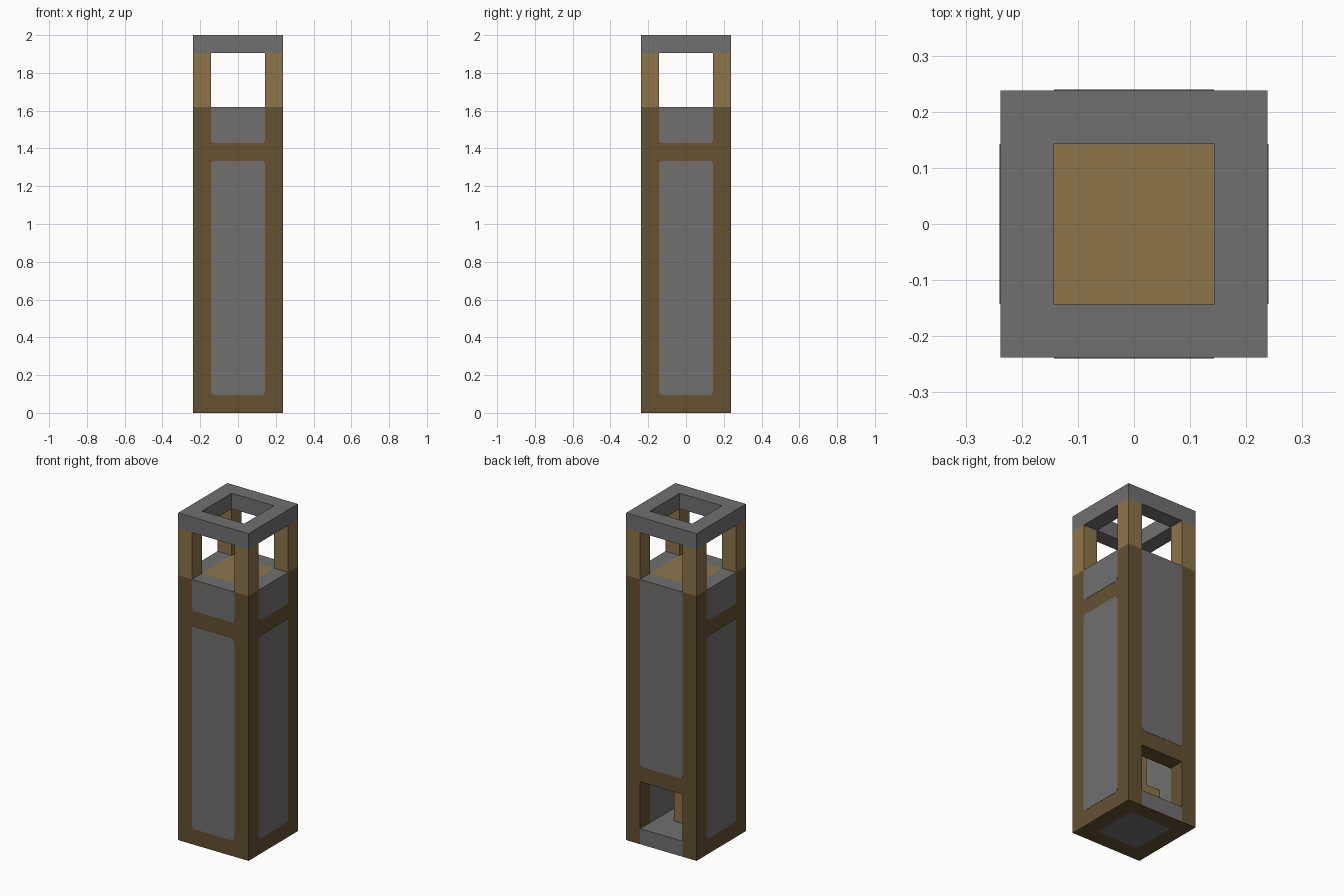
import bpy, bmesh
from math import pi, sin, cos
from mathutils import Matrix, Vector

if "Cube" in bpy.data.objects:
    bpy.data.objects.remove(bpy.data.objects["Cube"], do_unlink=True)

U = 2 / 21          # module: the tower is 5 x 5 x 21 modules


def material(name, rgb):
    m = bpy.data.materials.new(name)
    m.use_nodes = True
    m.diffuse_color = (*rgb, 1)
    m.node_tree.nodes["Principled BSDF"].inputs["Base Color"].default_value = (*rgb, 1)
    return m


STONE = material("grey stone", (0.16, 0.16, 0.16))
DARK = material("dark wood", (0.127, 0.082, 0.031))
LIGHT = material("light wood", (0.266, 0.178, 0.068))


def finish(bm, name, mats, angle=0):
    bmesh.ops.recalc_face_normals(bm, faces=bm.faces)
    bm.transform(Matrix.Rotation(angle, 4, "Z") @ Matrix.Scale(U, 4))
    mesh = bpy.data.meshes.new(name)
    bm.to_mesh(mesh)
    bm.free()
    for m in mats:
        mesh.materials.append(m)
    obj = bpy.data.objects.new(name, mesh)
    bpy.context.scene.collection.objects.link(obj)
    return obj


def box(name, low, high, mats, angle=0, second=None):
    """Box in modules; second(normal) picks faces for the second material."""
    bm = bmesh.new()
    low, high = Vector(low), Vector(high)
    bmesh.ops.create_cube(bm, size=1)
    for v in bm.verts:
        v.co = (low + high) / 2 + v.co * (high - low)
    bm.normal_update()
    for f in bm.faces:
        if second and second(f.normal):
            f.material_index = 1
    return finish(bm, name, mats, angle)


def panel(name, bottom, top, angle, round_top):
    """Thin stone plate with rounded corners on the -y side, turned by angle."""
    bm = bmesh.new()
    r, pts = 0.17, []
    corners = [(1, bottom, 1, -pi / 2), (1, top, -1, 0),
               (-1, top, -1, pi / 2), (-1, bottom, 1, pi)]
    for side, z, inward, start in corners:
        if z == top and not round_top:
            pts.append((side * 1.5, z))
            continue
        for i in range(4):
            a = start + i * pi / 6
            pts.append((side * (1.5 - r) + r * cos(a), z + inward * r + r * sin(a)))
    face = bm.faces.new([bm.verts.new((x, -2.515, z)) for x, z in pts])
    new = bmesh.ops.extrude_face_region(bm, geom=[face])["geom"]
    bmesh.ops.translate(bm, vec=(0, 0.1, 0),
                        verts=[g for g in new if isinstance(g, bmesh.types.BMVert)])
    finish(bm, name, [STONE], angle)


# Corner posts: dark shaft below, light lookout posts above
for sx, x in (("right", -2), ("left", 2)):
    for sy, y in (("front", -2), ("back", 2)):
        lo, hi = (x - .5, y - .5), (x + .5, y + .5)
        box(f"{sy}_{sx}_corner", (*lo, 0), (*hi, 17), [DARK, STONE],
            second=lambda n: n.z > .5)
        box(f"{sy}_{sx}_lookout_post", (*lo, 17), (*hi, 20), [LIGHT])

# Walls: wood outside, stone on the top and the inside
stone_sides = lambda n: n.z > .5 or n.y > .5
for side, angle in (("front", 0), ("left", pi / 2), ("right", -pi / 2)):
    box(f"{side}_wall", (-1.5, -2.5, 0), (1.5, -1.5, 17), [DARK, STONE], angle, stone_sides)
    panel(f"{side}_lower_panel", 1, 14, angle, True)
    panel(f"{side}_upper_panel", 15, 17, angle, False)

# Back wall with the doorway
box("back_wall", (-1.5, -2.5, 4), (1.5, -1.5, 17), [DARK, STONE], pi, stone_sides)
panel("back_panel", 5, 17, pi, False)
box("door_sill", (-1.5, 1.5, 0), (1.5, 2.5, 1), [STONE, DARK], second=lambda n: n.z < -.5)

# Interior: floor, central pillar with a step, lookout deck
box("floor", (-1.5, -1.5, 0), (1.5, 1.5, 1), [STONE])
box("central_pillar", (-.5, -.5, 1), (.5, .5, 16), [LIGHT])
box("pillar_step", (-1.5, -.5, 2), (-.5, .5, 3), [LIGHT])
box("lookout_deck", (-1.5, -1.5, 16), (1.5, 1.5, 17), [LIGHT])

# Square ring cap
bm = bmesh.new()
loops = []
for half, z in ((2.5, 20), (2.5, 21), (1.5, 21), (1.5, 20)):
    loops.append([bm.verts.new((sx * half, sy * half, z))
                  for sx, sy in ((-1, -1), (1, -1), (1, 1), (-1, 1))])
for k in range(4):
    a, b = loops[k], loops[(k + 1) % 4]
    for i in range(4):
        j = (i + 1) % 4
        bm.faces.new((a[i], a[j], b[j], b[i]))
finish(bm, "cap_ring", [STONE])
